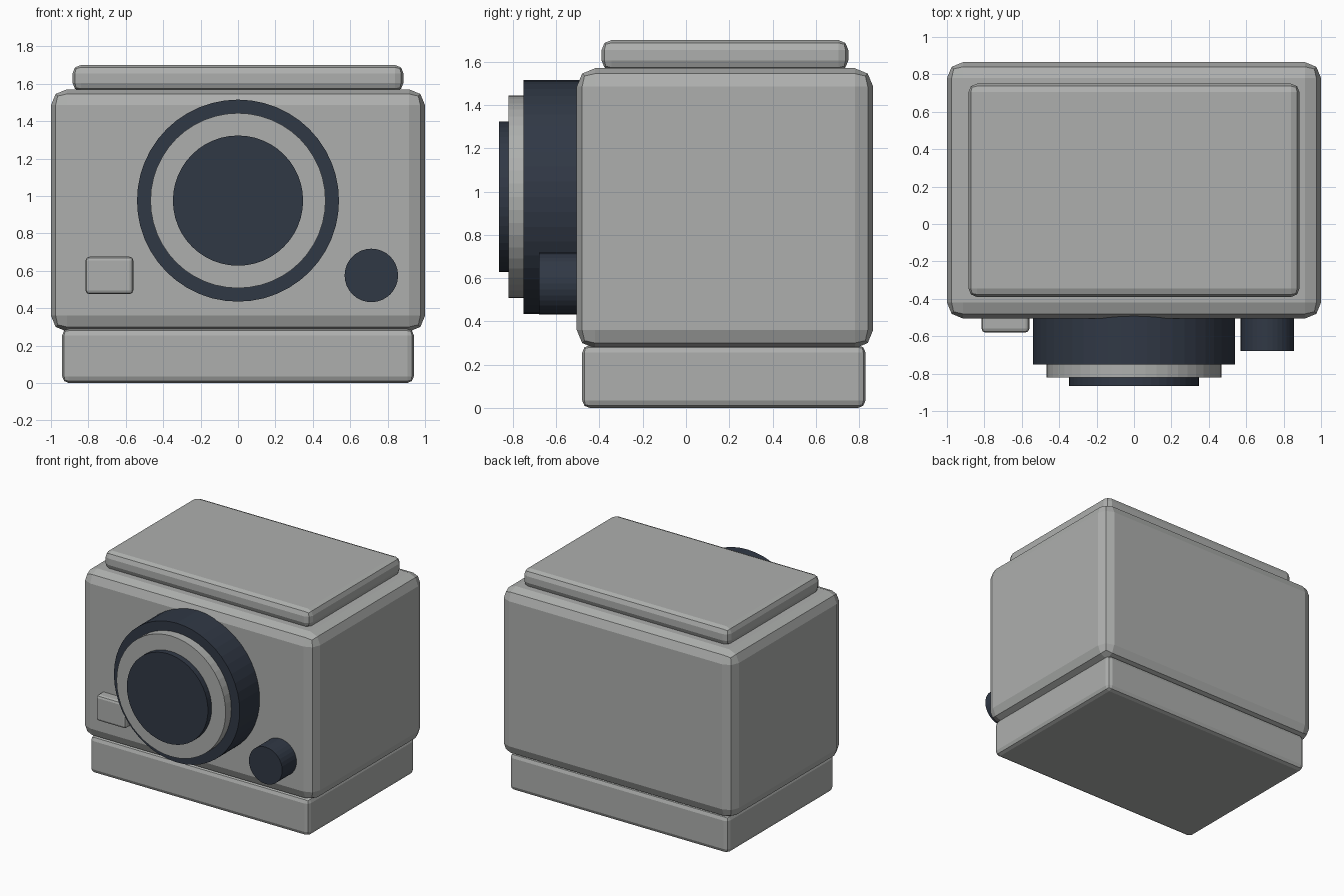
import bpy
import math

cube = bpy.data.objects.get("Cube")
if cube:
    bpy.data.objects.remove(cube, do_unlink=True)


def material(name, rgb):
    m = bpy.data.materials.new(name)
    m.use_nodes = True
    color = (*rgb, 1)
    m.diffuse_color = color
    m.node_tree.nodes["Principled BSDF"].inputs["Base Color"].default_value = color
    return m


grey = material("light grey", (0.42, 0.43, 0.42))
navy = material("dark navy", (0.03, 0.04, 0.06))


def box(name, low, high, bevel):
    """Box between two corners with a rounded, faceted edge."""
    bpy.ops.mesh.primitive_cube_add(size=1, location=[(a + b) / 2 for a, b in zip(low, high)])
    ob = bpy.context.object
    ob.name = name
    ob.scale = [b - a for a, b in zip(low, high)]
    bpy.ops.object.transform_apply(location=False, rotation=False, scale=True)
    mod = ob.modifiers.new("rounded edges", "BEVEL")
    mod.width = bevel
    mod.segments = 2
    ob.data.materials.append(grey)


def disc(name, x, z, radius, front, back, mat, sides=48):
    """Cylinder along y, from its front face back into the body."""
    bpy.ops.mesh.primitive_cylinder_add(
        vertices=sides, radius=radius, depth=back - front,
        location=(x, (front + back) / 2, z), rotation=(math.pi / 2, 0, 0))
    ob = bpy.context.object
    ob.name = name
    ob.data.materials.append(mat)


# Housing
box("base", (-0.94, -0.48, 0), (0.94, 0.83, 0.29), 0.035)
box("body", (-1, -0.505, 0.275), (1, 0.865, 1.57), 0.085)
box("top_plate", (-0.885, -0.39, 1.56), (0.885, 0.75, 1.70), 0.045)

# Stepped lens
disc("lens_barrel", 0, 0.975, 0.54, -0.75, -0.42, navy)
disc("lens_ring", 0, 0.975, 0.468, -0.82, -0.7, grey)
disc("lens_glass", 0, 0.975, 0.348, -0.865, -0.78, navy)

# Front controls
disc("front_knob", 0.713, 0.575, 0.143, -0.68, -0.45, navy, 32)
box("front_button", (-0.815, -0.58, 0.475), (-0.56, -0.44, 0.675), 0.02)
